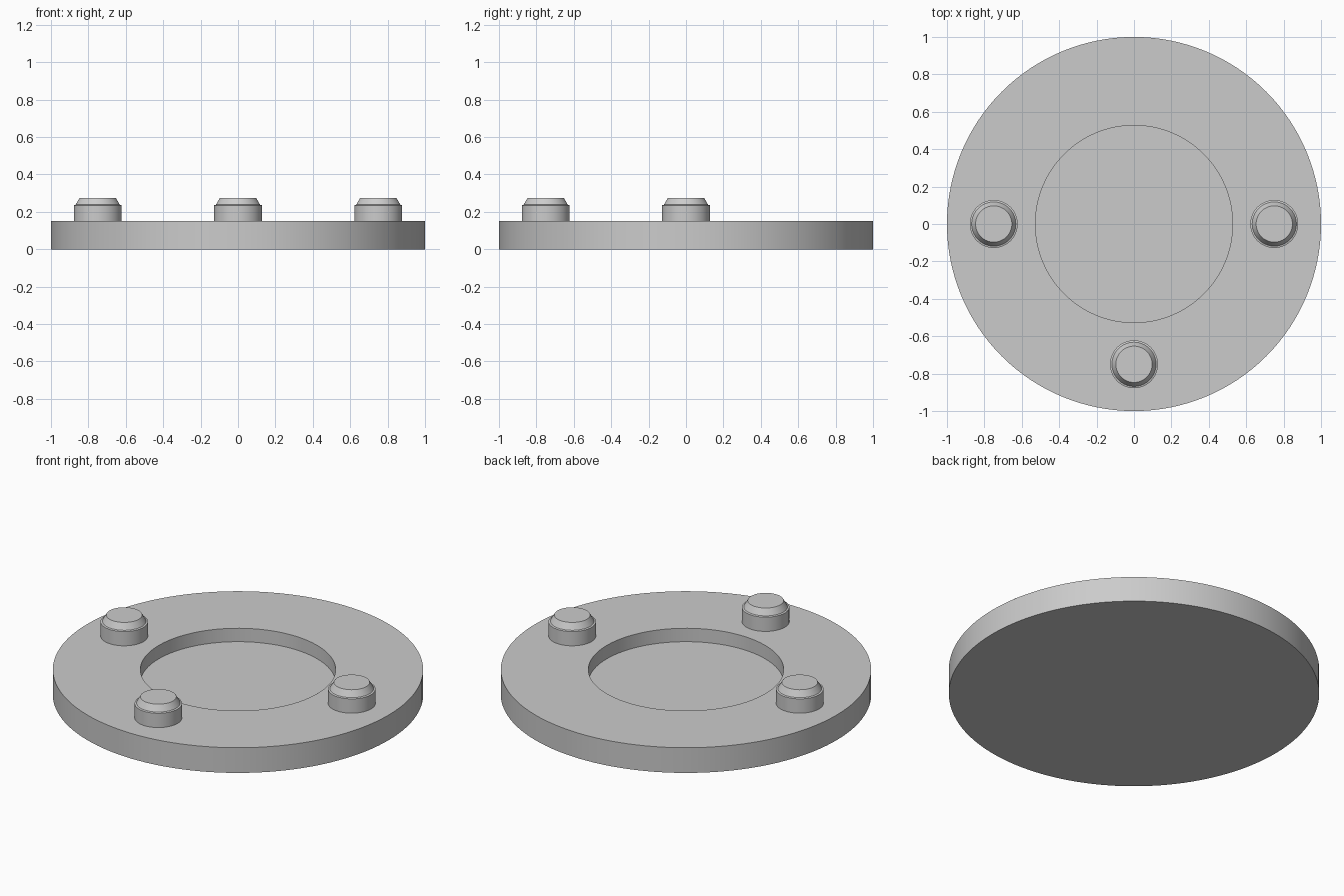
import bpy, bmesh
from math import tau, radians

# Remove the default cube
cube = bpy.data.objects.get("Cube")
if cube:
    bpy.data.objects.remove(cube, do_unlink=True)

# Single grey material
GREY = (0.6, 0.6, 0.6, 1)
grey = bpy.data.materials.new("light grey")
grey.use_nodes = True
grey.diffuse_color = GREY
grey.node_tree.nodes["Principled BSDF"].inputs["Base Color"].default_value = GREY


def lathe(name, profile, location, steps):
    """Spin an (r, z) profile, from axis to axis, into a closed solid."""
    bm = bmesh.new()
    verts = [bm.verts.new((r, 0, z)) for r, z in profile]
    edges = [bm.edges.new(pair) for pair in zip(verts, verts[1:])]
    bmesh.ops.spin(bm, geom=verts + edges, cent=(0, 0, 0), axis=(0, 0, 1),
                   angle=tau, steps=steps, use_merge=False)
    bmesh.ops.remove_doubles(bm, verts=bm.verts, dist=1e-4)
    bmesh.ops.recalc_face_normals(bm, faces=bm.faces)
    mesh = bpy.data.meshes.new(name)
    bm.to_mesh(mesh)
    bm.free()
    mesh.materials.append(grey)
    obj = bpy.data.objects.new(name, mesh)
    obj.location = location
    bpy.context.collection.objects.link(obj)
    bpy.ops.object.select_all(action="DESELECT")
    obj.select_set(True)
    bpy.context.view_layer.objects.active = obj
    bpy.ops.object.shade_smooth_by_angle(angle=radians(25))
    return obj


# Round base with a circular recess
TOP = 0.15
lathe("base_disc", [(0, 0), (1, 0), (1, TOP), (0.527, TOP),
                    (0.527, 0.07), (0, 0.07)], (0, 0, 0), 128)

# Pegs with a narrow ledge and a tapered cap
peg = [(0, -0.02), (0.128, -0.02), (0.128, 0.085), (0.118, 0.088),
       (0.097, 0.125), (0, 0.125)]
for name, x, y in (("left_peg", 0.75, 0), ("right_peg", -0.75, 0),
                   ("front_peg", 0, -0.75)):
    lathe(name, peg, (x, y, TOP), 64)
